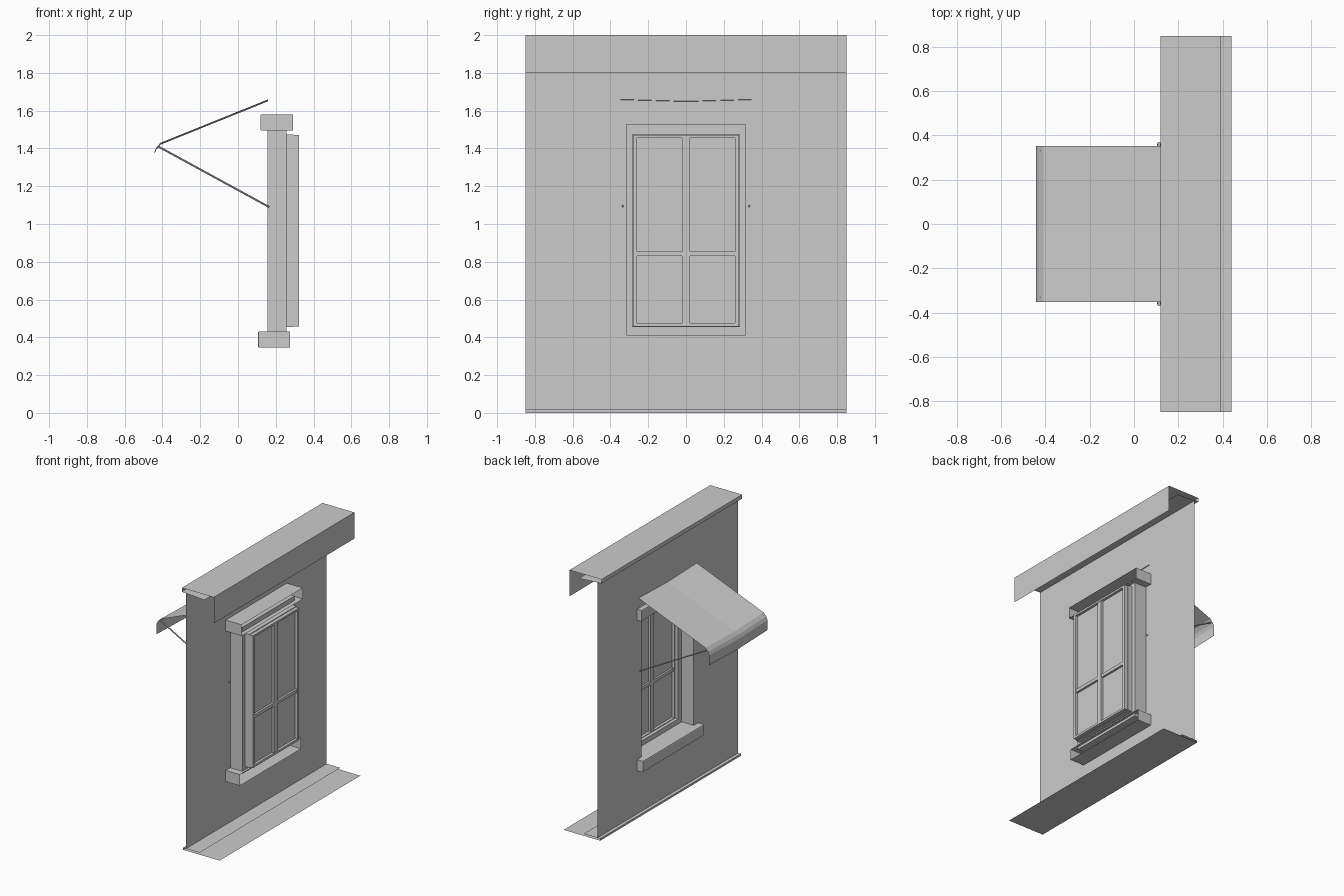
import bpy, bmesh
from mathutils import Vector

if "Cube" in bpy.data.objects:
    bpy.data.objects.remove(bpy.data.objects["Cube"])


def mesh(name, verts, faces):
    me = bpy.data.meshes.new(name)
    me.from_pydata(verts, [], faces)
    ob = bpy.data.objects.new(name, me)
    bpy.context.collection.objects.link(ob)
    return ob


def strip(name, profile, ys):
    """Open sheet: an xz profile swept through the y stations (y, sag)."""
    n = len(profile)
    verts = [(x, y, z - sag) for y, sag in ys for x, z in profile]
    faces = [(j * n + i, j * n + i + 1, (j + 1) * n + i + 1, (j + 1) * n + i)
             for j in range(len(ys) - 1) for i in range(n - 1)]
    return mesh(name, verts, faces)


def loop_sheet(name, loops, closed=False):
    """Skin rectangles given as (x, half width, z low, z high)."""
    verts = []
    for x, w, a, b in loops:
        verts += [(x, -w, a), (x, w, a), (x, w, b), (x, -w, b)]
    n = len(loops)
    faces = []
    for k in range(n if closed else n - 1):
        m = (k + 1) % n
        for i in range(4):
            j = (i + 1) % 4
            faces.append((k * 4 + i, k * 4 + j, m * 4 + j, m * 4 + i))
    return mesh(name, verts, faces)


def box(name, x0, x1, y0, y1, z0, z1, open_back=False, bevel=0):
    bm = bmesh.new()
    bmesh.ops.create_cube(bm, size=1)
    for v in bm.verts:
        v.co = Vector((x1 if v.co.x > 0 else x0, y1 if v.co.y > 0 else y0,
                       z1 if v.co.z > 0 else z0))
    if open_back:
        back = [f for f in bm.faces if f.normal.x > .9 or
                all(abs(v.co.x - x1) < 1e-5 for v in f.verts)]
        bmesh.ops.delete(bm, geom=back, context='FACES')
    if bevel:
        front = [e for e in bm.edges if all(abs(v.co.x - x0) < 1e-5 for v in e.verts)]
        bmesh.ops.bevel(bm, geom=front, offset=bevel, segments=2, affect='EDGES', profile=.5)
    me = bpy.data.meshes.new(name)
    bm.to_mesh(me)
    bm.free()
    ob = bpy.data.objects.new(name, me)
    bpy.context.collection.objects.link(ob)
    return ob


ends = [(-.85, 0), (.85, 0)]

# wall sheet with window opening, and the reveal running inward to the frame
loop_sheet("wall", [(.155, .85, .015, 1.965), (.155, .315, .41, 1.53)])
loop_sheet("window_reveal", [(.155, .315, .41, 1.53), (.257, .315, .41, 1.53),
                             (.257, .283, .455, 1.475)])

# roof capping and floor strips
strip("roof_cap", [(.31, 1.958), (.12, 1.97), (.12, 2.0), (.39, 2.0), (.39, 1.8)], ends)
strip("floor_strip", [(.27, .015), (.13, .015), (.13, 0), (.44, 0)], ends)

# lintel and sill, open on the inside
box("lintel", .118, .29, -.37, .37, 1.495, 1.58, True, .008)
box("sill", .105, .275, -.37, .37, .345, .43, True, .008)

# window frame, sash, glazing bars and glass
loop_sheet("window_frame", [(.255, .285, .455, 1.475), (.295, .285, .455, 1.475),
                            (.295, .268, .47, 1.46), (.255, .268, .47, 1.46)], True)
loop_sheet("sash", [(.28, .28, .458, 1.47), (.322, .28, .458, 1.47),
                    (.322, .26, .475, 1.455), (.28, .26, .475, 1.455)], True)
box("mullion", .285, .32, -.02, .02, .465, 1.465)
box("glazing_bar", .288, .318, -.262, .262, .83, .855)
loop_sheet("glass", [(.302, .265, .47, 1.46), (.302, 0, .47, 1.46)])
# awning canopy with a slight sag and a curved front valance
strip("awning", [(.16, 1.66), (-.41, 1.43), (-.432, 1.405), (-.443, 1.38), (-.443, 1.305)],
      [(-.353, 0), (0, .01), (.353, 0)])

# awning support arms
for s, side in ((-1, "front"), (1, "back")):
    a, b = Vector((-.425, s * .335, 1.412)), Vector((.165, s * .335, 1.09))
    bpy.ops.mesh.primitive_cylinder_add(vertices=8, radius=.005, depth=(b - a).length,
                                        location=(a + b) / 2)
    arm = bpy.context.object
    arm.name = "awning_arm_" + side
    arm.rotation_euler = (b - a).to_track_quat('Z', 'Y').to_euler()
